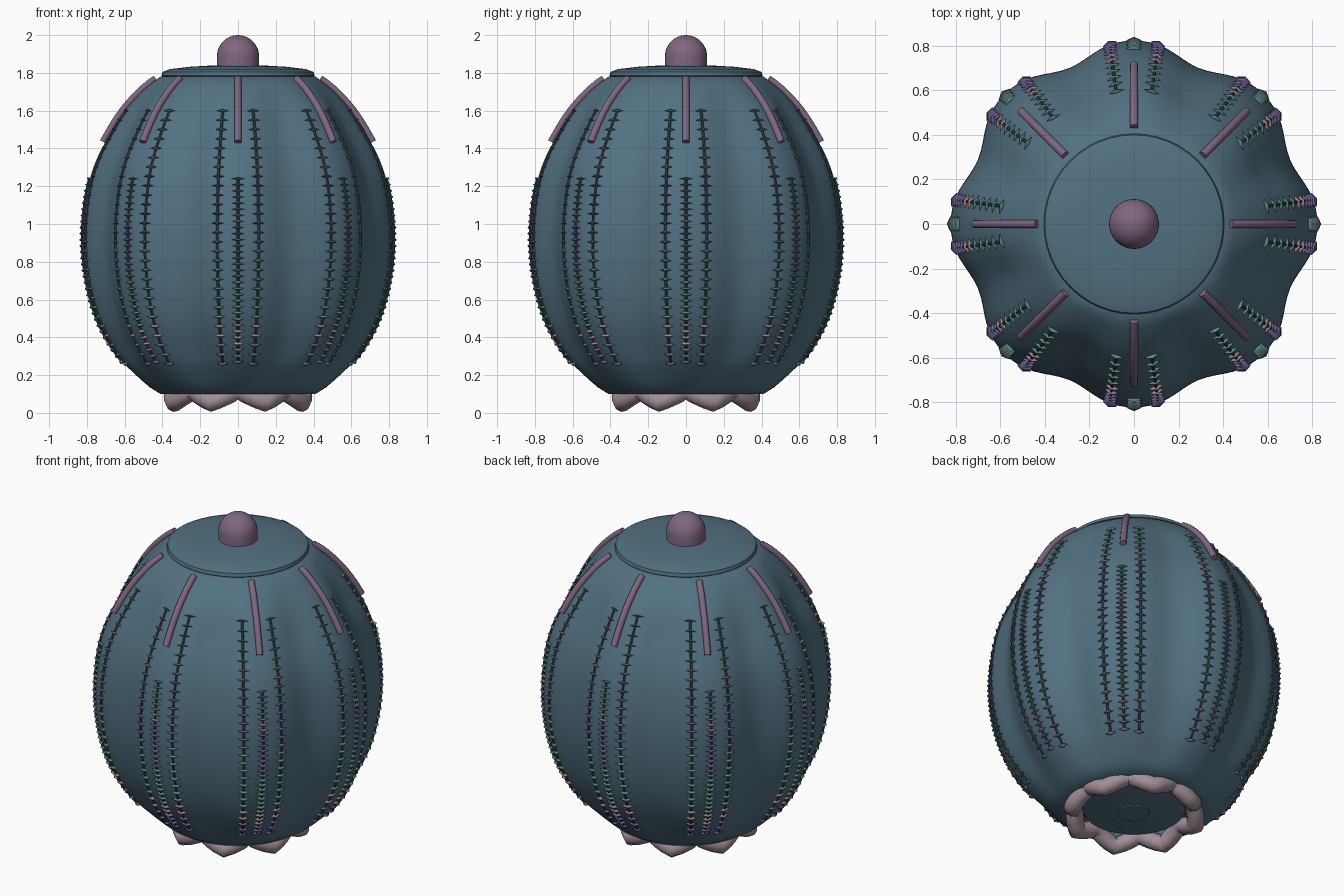
import bpy, bmesh, math
from mathutils import Vector, Matrix

if "Cube" in bpy.data.objects:
    bpy.data.objects.remove(bpy.data.objects["Cube"])


def mat(name, rgb):
    m = bpy.data.materials.new(name)
    m.diffuse_color = (*rgb, 1)
    m.use_nodes = True
    m.node_tree.nodes["Principled BSDF"].inputs["Base Color"].default_value = m.diffuse_color
    return m


TEAL = mat("teal", (0.085, 0.165, 0.22))
MAUVE = mat("mauve", (0.215, 0.135, 0.215))
ROSE = mat("grey_rose", (0.36, 0.28, 0.32))
DARK = mat("dark_teal", (0.03, 0.075, 0.085))
GREEN = mat("sea_green", (0.11, 0.25, 0.22))
PURPLE = mat("violet", (0.14, 0.12, 0.28))
PINK = mat("dusty_pink", (0.38, 0.24, 0.26))

# Ridge profile of the body: (radius, height), bottom to top
PROFILE = [(0.41, 0.10), (0.46, 0.13), (0.54, 0.20), (0.615, 0.275), (0.70, 0.40),
           (0.765, 0.55), (0.81, 0.75), (0.822, 0.95), (0.803, 1.15), (0.765, 1.30),
           (0.705, 1.43), (0.60, 1.60), (0.49, 1.72), (0.41, 1.78)]


def ridge(z):
    """Smoothly interpolated ridge radius at height z (Catmull-Rom)."""
    n = len(PROFILE)
    for i in range(n - 1):
        (r1, z1), (r2, z2) = PROFILE[i], PROFILE[i + 1]
        if z <= z2 or i == n - 2:
            t = max(0, min(1, (z - z1) / (z2 - z1)))
            a, b = PROFILE[max(i - 1, 0)], PROFILE[min(i + 2, n - 1)]
            m1 = (r2 - a[0]) / (z2 - a[1]) * (z2 - z1)
            m2 = (b[0] - r1) / (b[1] - z1) * (z2 - z1)
            return ((2*t**3 - 3*t**2 + 1) * r1 + (t**3 - 2*t**2 + t) * m1
                    + (3*t**2 - 2*t**3) * r2 + (t**3 - t**2) * m2)


def surface(ang, z, lift=0.0):
    """Point on the eight-lobed body."""
    R = ridge(z)
    fade = max(0, min(1, (R - 0.41) / 0.25))
    valley = ((1 - math.cos(8 * ang)) / 2) ** 1.4
    r = R * (1 - 0.078 * fade * valley) + lift
    return Vector((r * math.cos(ang), r * math.sin(ang), z))


def finish(bm, name, material, angle=40):
    bmesh.ops.recalc_face_normals(bm, faces=bm.faces)
    me = bpy.data.meshes.new(name)
    bm.to_mesh(me)
    bm.free()
    ob = bpy.data.objects.new(name, me)
    bpy.context.collection.objects.link(ob)
    for m in material if isinstance(material, list) else [material]:
        me.materials.append(m)
    if angle:
        bpy.ops.object.select_all(action='DESELECT')
        bpy.context.view_layer.objects.active = ob
        ob.select_set(True)
        bpy.ops.object.shade_smooth_by_angle(angle=math.radians(angle))
    return ob


def skin(bm, rings):
    """Bridge closed rings of points, then cap both ends."""
    vs = [[bm.verts.new(p) for p in ring] for ring in rings]
    for a, b in zip(vs, vs[1:]):
        for i in range(len(a)):
            j = (i + 1) % len(a)
            bm.faces.new((a[i], a[j], b[j], b[i]))
    bm.faces.new(vs[0])
    bm.faces.new(vs[-1])


def circle(r, z, n):
    return [(r * math.cos(2 * math.pi * k / n), r * math.sin(2 * math.pi * k / n), z)
            for k in range(n)]


def tubes(name, paths, radius, material, cyclic=False, res=3):
    """Round tubes along polylines, turned into one mesh."""
    cu = bpy.data.curves.new(name, 'CURVE')
    cu.dimensions = '3D'
    cu.bevel_depth, cu.bevel_resolution, cu.use_fill_caps = radius, res, True
    for path in paths:
        sp = cu.splines.new('POLY')
        sp.points.add(len(path) - 1)
        for p, co in zip(sp.points, path):
            p.co = (*co, 1)
        sp.use_cyclic_u = cyclic
    cu.materials.append(material)
    ob = bpy.data.objects.new(name, cu)
    bpy.context.collection.objects.link(ob)
    bpy.ops.object.select_all(action='DESELECT')
    bpy.context.view_layer.objects.active = ob
    ob.select_set(True)
    bpy.ops.object.convert(target='MESH')
    bpy.ops.object.shade_smooth_by_angle(angle=math.radians(50))


# Lobed body, with a recessed underside
N = 128
bm = bmesh.new()
under = [(0.03, 0.075), (0.15, 0.08), (0.29, 0.10), (0.32, 0.14), (0.35, 0.14), (0.37, 0.10)]
rings = [circle(r, z, N) for r, z in under]
for k in range(49):
    z = 0.10 + 1.68 * k / 48
    rings.append([surface(2 * math.pi * i / N, z) for i in range(N)])
skin(bm, rings)
finish(bm, "body", TEAL)

# Small plate in the middle of the underside
bm = bmesh.new()
skin(bm, [circle(0.09, 0.079, 32), circle(0.09, 0.070, 32)])
finish(bm, "base_plate", TEAL)

# Low domed lid
bm = bmesh.new()
lid = [(0.39, 1.77), (0.405, 1.785), (0.40, 1.805), (0.36, 1.82), (0.25, 1.833),
       (0.12, 1.84), (0.02, 1.842)]
skin(bm, [circle(r, z, 48) for r, z in lid])
finish(bm, "lid", TEAL)

# Round knob on a short straight neck
bm = bmesh.new()
knob = [(0.112, 1.82), (0.112, 1.885)]
knob += [(0.112 * math.cos(a), 1.885 + 0.115 * math.sin(a))
         for a in [math.radians(d) for d in range(9, 90, 9)]]
skin(bm, [circle(r, z, 32) for r, z in knob + [(0.003, 2.0)]])
finish(bm, "knob", MAUVE)

# Mauve bars on the shoulder, one per ridge
spokes = [k * math.pi / 4 for k in range(8)]
tubes("shoulder_bars",
      [[surface(a, 1.77 - 0.335 * i / 12, 0.012) for i in range(13)] for a in spokes],
      0.019, MAUVE)

# Zigzag foot ring
foot = []
for k in range(64):
    a = 2 * math.pi * k / 64
    tri = abs((8 * a / (2 * math.pi)) % 1 - 0.5) * 2      # 1 on ridges, 0 between
    r = 0.365 - 0.03 * tri
    foot.append((r * math.cos(a), r * math.sin(a), 0.055 + 0.065 * tri))
tubes("foot_ring", [foot], 0.05, ROSE, cyclic=True)

# Stitch columns: (angle from the ridge, bottom, top, number of stitches)
side = math.radians(7.7)
columns = [(a + off, z0, z1, n) for a in spokes
           for off, z0, z1, n in ((-side, 0.26, 1.60, 28), (0, 0.27, 1.24, 31),
                                  (side, 0.26, 1.60, 28))]
tubes("stitch_threads",
      [[surface(a, z0 + (z1 - z0) * i / 24, 0.004) for i in range(25)]
       for a, z0, z1, n in columns], 0.007, DARK, res=1)


def stitch_colour(t):
    """Colour band by relative height along the column."""
    for top, index in ((0.08, 1), (0.18, 2), (0.45, 0), (0.76, 1), (0.82, 2)):
        if t < top:
            return index
    return 0


# Cross stitches: slim pointed spindles, fuller towards the bottom
bm = bmesh.new()
for a, z0, z1, n in columns:
    for i in range(n):
        t = i / (n - 1)
        z = z0 + (z1 - z0) * t
        p = surface(a, z, 0.005)
        up = (surface(a, z + 0.01) - surface(a, z - 0.01)).normalized()
        across = (surface(a + 0.01, z) - surface(a - 0.01, z)).normalized()
        out = across.cross(up).normalized()
        half, thick = 0.034, 0.012 - 0.005 * t
        mid = [bm.verts.new(p + up * thick * math.sin(q) + out * 0.013 * math.cos(q))
               for q in [k * math.pi / 3 for k in range(6)]]
        tips = [bm.verts.new(p + across * s * half - out * 0.002) for s in (-1, 1)]
        for k in range(6):
            for tip in tips:
                f = bm.faces.new((mid[k], mid[(k + 1) % 6], tip))
                f.material_index = stitch_colour(t)
finish(bm, "cross_stitches", [GREEN, PURPLE, PINK], 60)
